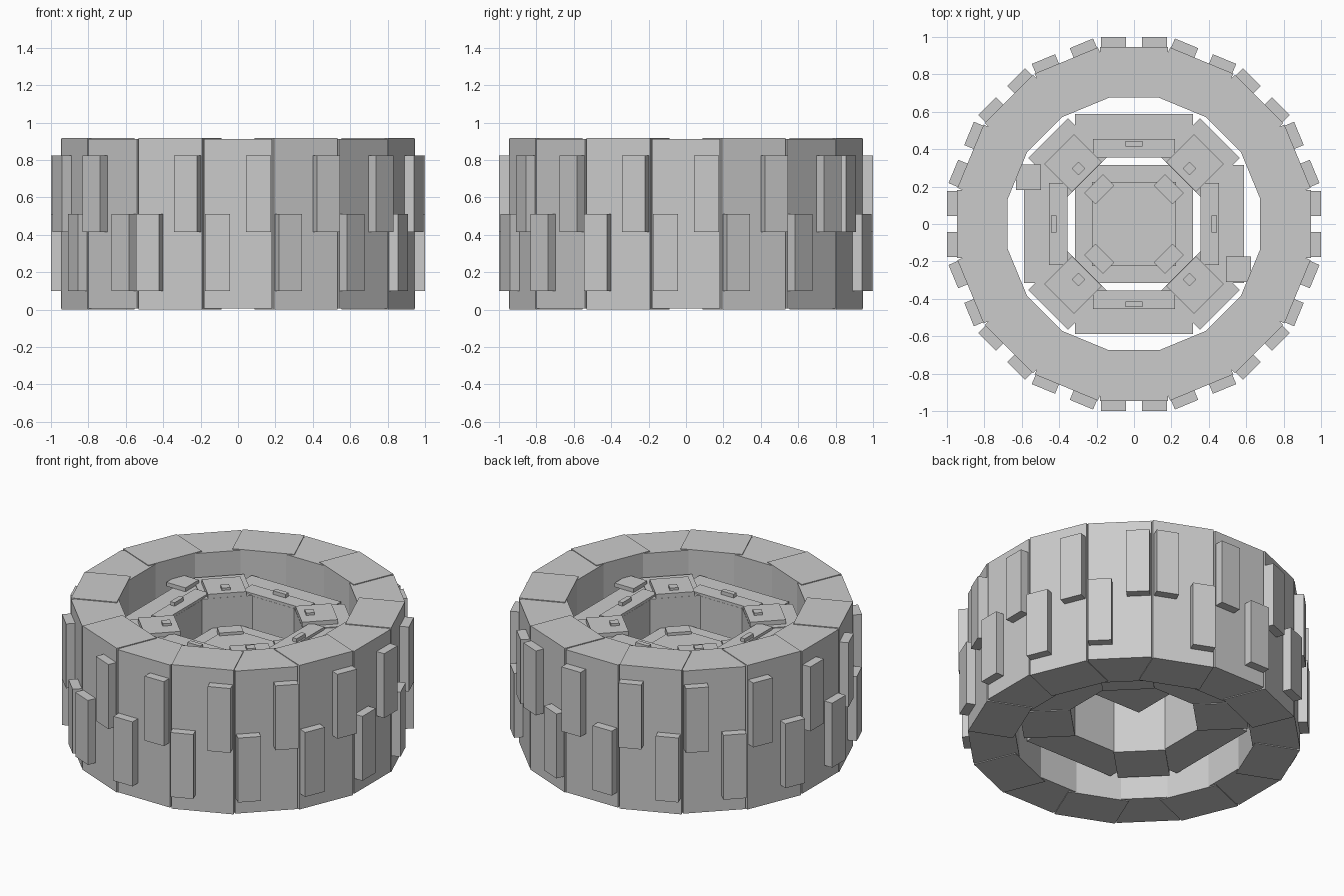
import bpy
import bmesh
from math import pi
from mathutils import Matrix, Vector

default_cube = bpy.data.objects.get("Cube")
if default_cube:
    bpy.data.objects.remove(default_cube, do_unlink=True)


def add_box(bm, low, high, angle=0.0):
    """Axis-aligned box from two corners, then turned about the wheel axis."""
    low, high = Vector(low), Vector(high)
    size = Matrix.Diagonal((high - low).to_4d())
    size[3][3] = 1
    place = Matrix.Rotation(angle, 4, 'Z') @ Matrix.Translation((low + high) / 2)
    bmesh.ops.create_cube(bm, size=1, matrix=place @ size)


def finish(name, bm):
    mesh = bpy.data.meshes.new(name)
    bm.to_mesh(mesh)
    bm.free()
    obj = bpy.data.objects.new(name, mesh)
    bpy.context.collection.objects.link(obj)


def ring(name, count, inner, outer, width, bottom, top, start=0.0, shift=0.0, step=None):
    """Boxes repeated around the axis; shift slides each along its tangent."""
    bm = bmesh.new()
    step = step or 2 * pi / count
    for i in range(count):
        add_box(bm, (shift - width / 2, -outer, bottom),
                (shift + width / 2, -inner, top), start + i * step)
    finish(name, bm)


# Tyre: two interleaved sets of blocks with slightly different heights
ring("tyre_blocks_main", 8, 0.675, 0.946, 0.366, 0.005, 0.912)
ring("tyre_blocks_between", 8, 0.675, 0.946, 0.366, 0, 0.917, start=pi / 8)

# Staggered tread lugs; the stagger is reversed on the opposite half
FACE = pi / 8
for half, start, side in (("front", -FACE, 1), ("back", 7 * FACE, -1)):
    ring(f"upper_treads_{half}", 8, 0.93, 1.0, 0.135, 0.415, 0.825, start, side * 0.11, FACE)
    ring(f"lower_treads_{half}", 8, 0.93, 1.0, 0.135, 0.10, 0.51, start, side * -0.11, FACE)

# Hub: wide side beams joined by diagonal blocks
ring("hub_beams", 4, 0.355, 0.587, 0.63, 0.14, 0.765)
ring("hub_corners", 4, 0.355, 0.65, 0.30, 0.135, 0.77, start=pi / 4)

# Raised rim plates and the small studs on them
ring("rim_plates", 4, 0.356, 0.455, 0.44, 0.75, 0.782)
ring("rim_corner_plates", 4, 0.356, 0.566, 0.226, 0.75, 0.797, start=pi / 4)
ring("rim_studs", 4, 0.415, 0.445, 0.09, 0.77, 0.805)
ring("rim_corner_studs", 4, 0.395, 0.445, 0.05, 0.78, 0.812, start=pi / 4)

# Recessed floor of the hub with its deep centre block and corner pads
bm = bmesh.new()
add_box(bm, (-0.315, -0.315, 0.53), (0.315, 0.315, 0.58))
finish("hub_floor", bm)
bm = bmesh.new()
add_box(bm, (-0.225, -0.225, 0.37), (0.225, 0.225, 0.592))
finish("centre_block", bm)
ring("floor_pads", 4, 0.22, 0.305, 0.14, 0.57, 0.61, start=pi / 4)

# Two small tabs on opposite sides of the hub
bm = bmesh.new()
for x, y in ((-0.565, 0.25), (0.558, -0.242)):
    add_box(bm, (x - 0.067, y - 0.067, 0.765), (x + 0.067, y + 0.067, 0.79))
finish("hub_tabs", bm)
